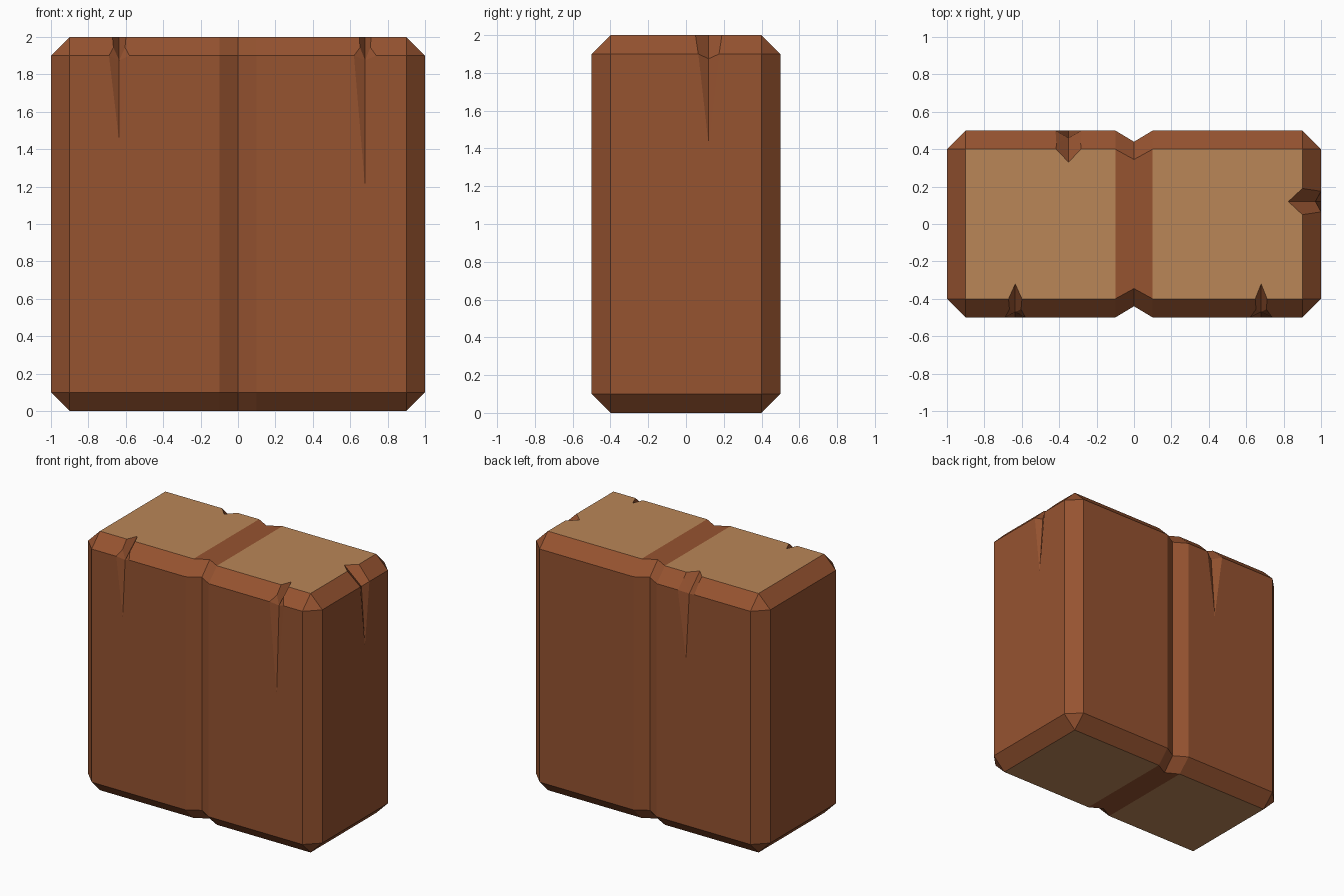
import bpy, bmesh, math
from mathutils import Vector, Matrix

if "Cube" in bpy.data.objects:
    bpy.data.objects.remove(bpy.data.objects["Cube"])


def material(name, rgb):
    m = bpy.data.materials.new(name)
    m.diffuse_color = tuple(((c / 255 + 0.055) / 1.055) ** 2.4 for c in rgb) + (1,)
    m.use_nodes = True
    m.node_tree.nodes["Principled BSDF"].inputs["Base Color"].default_value = m.diffuse_color
    return m


bark = material("brown wood", (150, 83, 48))
cut = material("pale cut wood", (186, 134, 87))


def to_object(bm, name, mats):
    bmesh.ops.recalc_face_normals(bm, faces=bm.faces)
    me = bpy.data.meshes.new(name)
    bm.to_mesh(me)
    bm.free()
    for m in mats:
        me.materials.append(m)
    ob = bpy.data.objects.new(name, me)
    bpy.context.collection.objects.link(ob)
    return ob


# Block: chamfered outline with a V groove in the middle of front and back
front = [(-1, -.4), (-.9, -.5), (-.1, -.5), (0, -.44), (.1, -.5), (.9, -.5), (1, -.4)]
outline = front + [(-x, -y) for x, y in front]


def inset(x, y):
    depth = .345 if x == 0 else .4
    return max(-.9, min(.9, x)), math.copysign(depth, y)


bm = bmesh.new()
rings = []
for z, small in ((0, True), (.1, False), (1.9, False), (2, True)):
    pts = [inset(*p) if small else p for p in outline]
    rings.append([bm.verts.new((x, y, z)) for x, y in pts])
n = len(outline)
for a, b in zip(rings, rings[1:]):
    for i in range(n):
        j = (i + 1) % n
        bm.faces.new((a[i], a[j], b[j], b[i]))
# Flat ends: pale on both sides, brown strip between the grooves
for r in (rings[0], rings[3]):
    bm.faces.new([r[i] for i in (2, 3, 4, 9, 10, 11)])
    for ids in ((1, 2, 11, 12), (4, 5, 8, 9)):
        bm.faces.new([r[i] for i in ids]).material_index = 1
bmesh.ops.remove_doubles(bm, verts=bm.verts, dist=1e-5)
block = to_object(bm, "wood_block", [bark, cut])

# Cracks: wedges cut down from the top edge
# (side angle, distance of side, centre, tip height, half width low, half width top, depth low, depth top)
cracks = [
    (0, .5, -.635, 1.44, .055, .05, .03, .18),
    (0, .5, .68, 1.19, .06, .05, .03, .18),
    (90, 1, .12, 1.42, .055, .07, .03, .175),
    (180, .5, .35, 1.38, .07, .07, .04, .17),
]
for k, (ang, dist, c, tip, w_low, w_top, d_low, d_top) in enumerate(cracks):
    low, top = [], []
    for s in (0, -1, 1):
        low.append(Vector((0, d_low, 1.875)) if s == 0 else Vector((s * w_low, 0, 1.9)))
        top.append(Vector((0, d_top, 2)) if s == 0 else Vector((s * w_top, .1, 2)))
    # widen past the surface so the cut is clean
    for sec in (low, top):
        for i in (1, 2):
            sec[i] = sec[0] + 2 * (sec[i] - sec[0])
    top = [t + (t - l) for l, t in zip(low, top)]
    bm = bmesh.new()
    t = bm.verts.new((0, 0, tip))
    lo = [bm.verts.new(p) for p in low]
    hi = [bm.verts.new(p) for p in top]
    bm.faces.new(hi)
    for i in range(3):
        j = (i + 1) % 3
        bm.faces.new((t, lo[i], lo[j]))
        bm.faces.new((lo[i], lo[j], hi[j], hi[i]))
    bmesh.ops.triangulate(bm, faces=bm.faces)
    bm.transform(Matrix.Rotation(math.radians(ang), 4, 'Z') @ Matrix.Translation((c, -dist, 0)))
    cutter = to_object(bm, "crack_cutter_%d" % k, [bark])
    cutter.hide_render = True
    mod = block.modifiers.new("crack", 'BOOLEAN')
    mod.operation = 'DIFFERENCE'
    mod.solver = 'EXACT'
    mod.object = cutter
    bpy.context.view_layer.objects.active = block
    bpy.ops.object.modifier_apply(modifier=mod.name)
    bpy.data.objects.remove(cutter)
